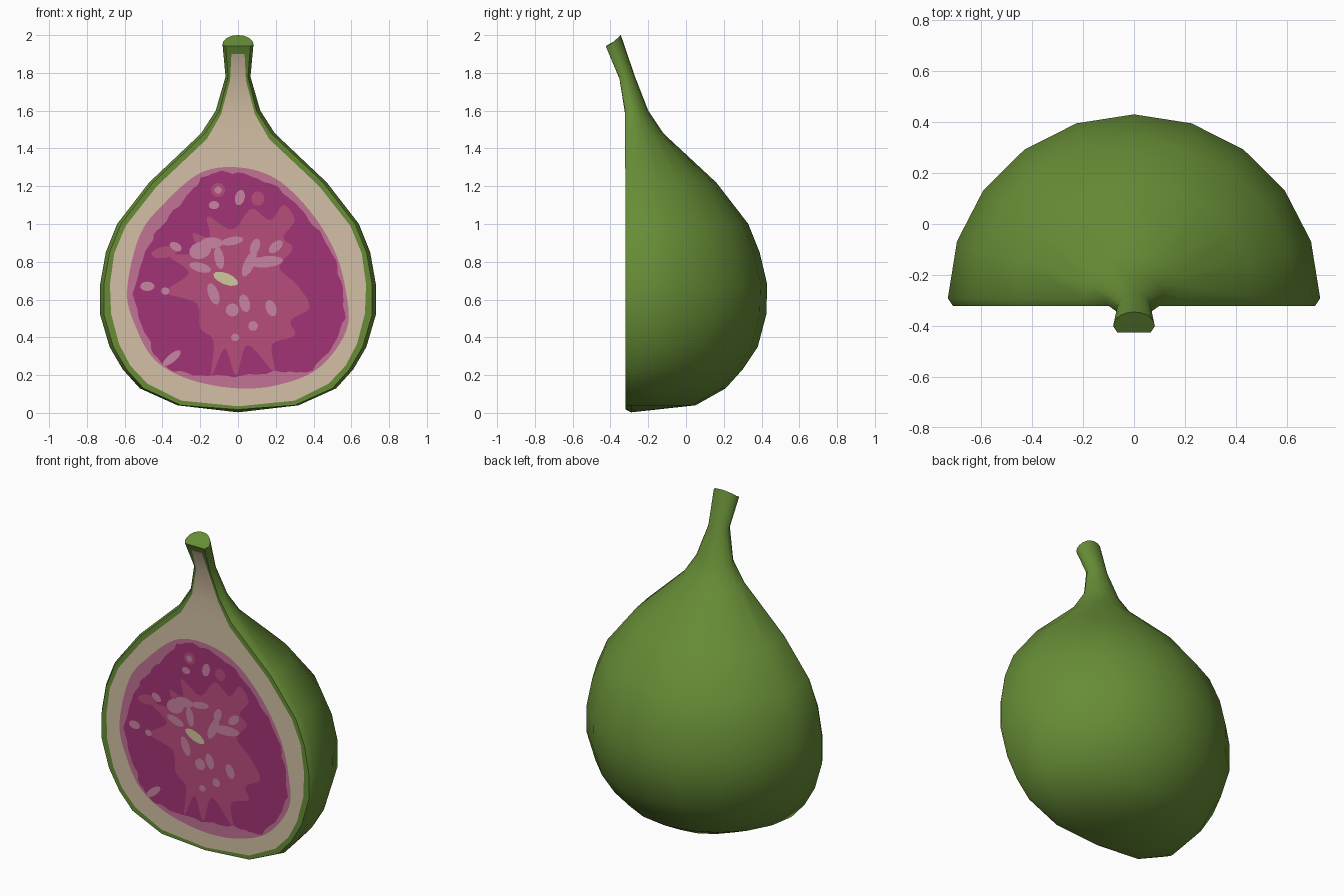
import bpy, bmesh, math
from math import sin, cos, pi, radians


def material(name, rgb):
    m = bpy.data.materials.new(name)
    m.diffuse_color = (*rgb, 1)
    return m


GREEN = material("skin green", (0.135, 0.265, 0.037))
FLESH = material("cream flesh", (0.66, 0.53, 0.38))
RING = material("dusty pink", (0.54, 0.17, 0.30))
MAGENTA = material("magenta pulp", (0.36, 0.034, 0.18))
ROSE = material("rose pulp", (0.48, 0.075, 0.20))
SEED = material("pale pink seed", (0.58, 0.23, 0.36))
CORE = material("pale yellow core", (0.63, 0.58, 0.34))


def finish(bm, name, mats, angle=45):
    me = bpy.data.meshes.new(name)
    bm.to_mesh(me)
    bm.free()
    for m in mats:
        me.materials.append(m)
    ob = bpy.data.objects.new(name, me)
    bpy.context.collection.objects.link(ob)
    bpy.ops.object.select_all(action='DESELECT')
    ob.select_set(True)
    bpy.context.view_layer.objects.active = ob
    bpy.ops.object.shade_smooth_by_angle(angle=radians(angle))
    return ob


# Rows: height, half width, back depth, flesh height, flesh half width
ROWS = [(0.003, 0.0, -0.29, 0.035, 0.0), (0.04, 0.32, 0.05, 0.065, 0.30),
        (0.13, 0.52, 0.21, 0.155, 0.48), (0.23, 0.61, 0.30, 0.25, 0.57),
        (0.35, 0.68, 0.38, 0.365, 0.63), (0.52, 0.73, 0.425, 0.525, 0.672),
        (0.68, 0.73, 0.43, 0.68, 0.678), (0.85, 0.70, 0.39, 0.845, 0.655),
        (1.0, 0.64, 0.33, 0.99, 0.595), (1.22, 0.47, 0.16, 1.20, 0.43),
        (1.48, 0.195, -0.12, 1.45, 0.165), (1.60, 0.118, -0.20, 1.58, 0.09),
        (1.78, 0.066, -0.27, 1.76, 0.042), (1.95, 0.082, -0.345, 1.90, 0.035)]


def front_y(z):
    # Cut plane, bending forward along the stem
    pts = [(0, -0.32), (1.6, -0.322), (1.77, -0.35), (1.95, -0.425)]
    for (z0, y0), (z1, y1) in zip(pts, pts[1:]):
        if z <= z1:
            return y0 + (y1 - y0) * (z - z0) / (z1 - z0)
    return pts[-1][1]


# Fig half: half-round skin, bevelled rim and flesh strip
SEG = 10
bm = bmesh.new()
rings = []
for i, (z, w, back, fz, fw) in enumerate(ROWS):
    last = i == len(ROWS) - 1
    yf = front_y(z)
    mid = yf + min(0.03, 0.3 * (back - yf)) if i else -0.29
    ring = []
    for k in range(SEG + 1):
        a = pi * k / SEG
        tilt = 0.05 * sin(a) if last else 0
        ring.append((w * cos(a), mid + (back - mid) * sin(a), z + tilt))
    rw = max(w - min(0.02, 0.2 * w), 0)
    rz = 0.018 if i == 0 else z - (0.008 if last else 0)
    fy = front_y(fz)
    ring += [(-rw, yf, rz), (-fw, fy, fz), (fw, fy, fz), (rw, yf, rz)]
    rings.append([bm.verts.new(p) for p in ring])
N = SEG + 5
for a, b in zip(rings, rings[1:]):
    for k in range(N):
        j = (k + 1) % N
        f = bm.faces.new((a[k], a[j], b[j], b[k]))
        f.material_index = 1 if k == SEG + 2 else 0
top = rings[-1]
bm.faces.new(top[:SEG + 2] + [top[-1]])
bm.faces.new(top[SEG + 1:])
bmesh.ops.remove_doubles(bm, verts=bm.verts, dist=0.0002)
bmesh.ops.recalc_face_normals(bm, faces=bm.faces)
finish(bm, "fig_half", [GREEN, FLESH])


def plates(name, outlines, mat, layer):
    # Thin painted sheets lying just in front of the cut plane
    bm = bmesh.new()
    y = -0.3205 - 0.0018 * layer
    for o in outlines:
        f = bm.faces.new([bm.verts.new((x, y, z)) for x, z in o])
        f.normal_update()
        if f.normal.y > 0:
            f.normal_flip()
    bmesh.ops.triangulate(bm, faces=bm.faces)
    finish(bm, name, [mat])


def soften(pts, wobble=0, n=6):
    # Closed smooth curve through points, with optional ragged edge
    out, m = [], len(pts)
    for i in range(m):
        p = [pts[(i + d) % m] for d in (-1, 0, 1, 2)]
        for s in range(n):
            t = s / n
            q = [0.5 * (2 * b + (c - a) * t + (2 * a - 5 * b + 4 * c - d) * t * t
                        + (3 * b - a - 3 * c + d) * t ** 3) for a, b, c, d in zip(*p)]
            u = (i + t) / m * 2 * pi
            g = 1 + wobble * (sin(23 * u) + 0.7 * sin(37 * u + 1))
            out.append((q[0] * g, 0.7 + (q[1] - 0.7) * g))
    return out


def oval(x, z, rx, rz, deg):
    c, s = cos(radians(deg)), sin(radians(deg))
    ring = [(rx * cos(t * pi / 6), rz * sin(t * pi / 6)) for t in range(12)]
    return [(x + c * u - s * v, z + s * u + c * v) for u, v in ring]


# Pulp layers
ring_edge = [(0, 1.3), (0.2, 1.24), (0.38, 1.07), (0.51, 0.86), (0.57, 0.65),
             (0.575, 0.44), (0.43, 0.24), (0.22, 0.15), (0, 0.13), (-0.25, 0.175),
             (-0.44, 0.28), (-0.545, 0.465), (-0.587, 0.65), (-0.52, 0.94),
             (-0.39, 1.11), (-0.2, 1.27)]
pulp_edge = [(0, 1.27), (0.21, 1.19), (0.38, 1.02), (0.5, 0.84), (0.555, 0.63),
             (0.545, 0.44), (0.39, 0.23), (0.22, 0.22), (0.06, 0.20), (-0.2, 0.2),
             (-0.39, 0.25), (-0.48, 0.40), (-0.55, 0.63), (-0.47, 0.89),
             (-0.38, 1.02), (-0.25, 1.17), (-0.16, 1.26)]
rose_edge = [(0.38, 0.56), (0.31, 0.68), (0.22, 0.77), (0.29, 0.87), (0.24, 0.93),
             (0.3, 1.02), (0.24, 1.1), (0.17, 1.02), (0.07, 1.08), (-0.03, 0.97),
             (-0.16, 1.04), (-0.15, 0.93), (-0.24, 0.95), (-0.22, 0.85),
             (-0.36, 0.83), (-0.26, 0.74), (-0.38, 0.64), (-0.22, 0.58),
             (-0.2, 0.45), (-0.13, 0.38), (-0.14, 0.2), (-0.07, 0.34),
             (-0.01, 0.2), (0.05, 0.36), (0.19, 0.22), (0.18, 0.36),
             (0.3, 0.41), (0.28, 0.49)]
plates("pulp_border", [soften(ring_edge)], RING, 1)
plates("pulp", [soften(pulp_edge, 0.010)], MAGENTA, 2)
plates("inner_pulp", [soften(rose_edge), oval(0.105, 1.135, 0.035, 0.038, 0),
                      oval(-0.105, 1.18, 0.038, 0.038, 0),
                      oval(-0.39, 0.85, 0.07, 0.03, 10)], ROSE, 3)

# Seeds: x, z, radii, turn
SEEDS = [(-0.105, 1.18, .02, .02, 0), (0.01, 1.14, .026, .042, -15),
         (-0.127, 1.1, .028, .022, 0), (-0.33, 0.88, .035, .022, -30),
         (-0.48, 0.67, .038, .025, 0), (-0.385, 0.645, .022, .02, 0),
         (-0.35, 0.29, .06, .022, 40), (-0.2, 0.86, .06, .045, 20),
         (-0.14, 0.9, .06, .03, 0), (0.06, 0.79, .028, .075, -25),
         (0.15, 0.80, .09, .03, 5), (0.2, 0.88, .045, .025, 40),
         (-0.03, 0.91, .06, .022, 10), (-0.13, 0.63, .028, .06, 20),
         (-0.03, 0.545, .035, .035, 0), (0.035, 0.58, .028, .048, 15),
         (0.175, 0.555, .028, .045, 20), (0.08, 0.46, .026, .026, 0),
         (-0.015, 0.4, .022, .02, 0), (-0.2, 0.77, .06, .025, -15),
         (-0.1, 0.82, .025, .06, 10), (0.09, 0.88, .025, .045, -20)]
plates("seeds", [oval(*s) for s in SEEDS], SEED, 4)
plates("core", [oval(-0.065, 0.71, 0.07, 0.03, -22)], CORE, 5)
